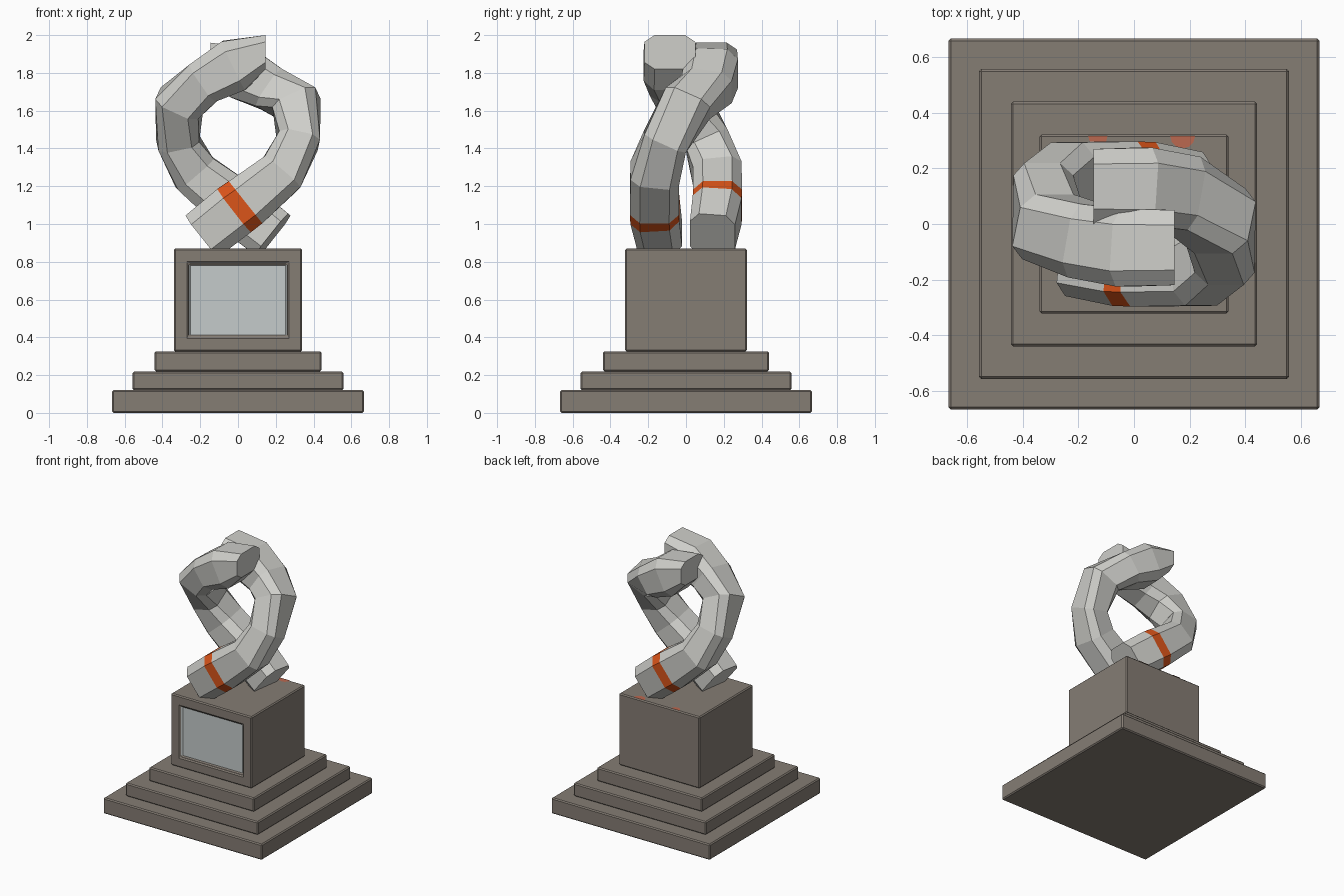
import bpy, bmesh
from mathutils import Vector

cube = bpy.data.objects.get("Cube")
if cube:
    bpy.data.objects.remove(cube)


def material(name, color):
    m = bpy.data.materials.new(name)
    m.use_nodes = True
    m.diffuse_color = (*color, 1)
    m.node_tree.nodes["Principled BSDF"].inputs["Base Color"].default_value = (*color, 1)
    return m


STONE = material("brown_stone", (0.235, 0.205, 0.175))
PALE = material("pale_grey", (0.62, 0.62, 0.59))
PANEL = material("panel_grey", (0.56, 0.60, 0.60))
ORANGE = material("orange", (0.72, 0.09, 0.01))
SPOT = material("faded_orange", (0.50, 0.14, 0.08))


def make_object(name, bm, mats):
    bmesh.ops.recalc_face_normals(bm, faces=bm.faces)
    mesh = bpy.data.meshes.new(name)
    bm.to_mesh(mesh)
    bm.free()
    for m in mats:
        mesh.materials.append(m)
    ob = bpy.data.objects.new(name, mesh)
    bpy.context.collection.objects.link(ob)
    return ob


def slab(name, width, depth, bottom, top, panel=False):
    bm = bmesh.new()
    bmesh.ops.create_cube(bm, size=1)
    bmesh.ops.scale(bm, vec=(width, depth, top - bottom), verts=bm.verts)
    bmesh.ops.translate(bm, vec=(0, 0, (top + bottom) / 2), verts=bm.verts)
    if panel:
        # Recessed panel on the front
        front = min(bm.faces, key=lambda f: f.calc_center_median().y)
        bmesh.ops.inset_region(bm, faces=[front], thickness=0.11)
        bmesh.ops.inset_region(bm, faces=[front], thickness=0.004, depth=-0.02)
        front.material_index = 1
    ob = make_object(name, bm, [STONE, PANEL])
    bevel = ob.modifiers.new("soft_edges", "BEVEL")
    bevel.width = 0.008
    bevel.segments = 1
    return ob


# Stepped plinth
slab("bottom_step", 1.334, 1.334, 0, 0.12)
slab("middle_step", 1.115, 1.115, 0.12, 0.22)
slab("top_step", 0.885, 0.88, 0.22, 0.325)
slab("pedestal_block", 0.68, 0.645, 0.325, 0.87, panel=True)

# Arm path: x, y, z, width across the loop, depth
PATH = [
    (-0.185, -0.14, 0.94, 0.28, 0.24),
    (-0.015, -0.165, 1.075, 0.29, 0.26),
    (0.04, -0.167, 1.115, 0.285, 0.26),
    (0.23, -0.165, 1.27, 0.25, 0.26),
    (0.32, -0.11, 1.44, 0.22, 0.24),
    (0.31, 0.01, 1.64, 0.25, 0.26),
    (0.175, 0.06, 1.755, 0.24, 0.27),
    (0.02, 0.085, 1.84, 0.285, 0.28),
    (-0.145, 0.085, 1.91, 0.18, 0.27),
]
SECTION = [(0.5, 0.3), (0.3, 0.5), (-0.3, 0.5), (-0.5, 0.3),
           (-0.5, -0.3), (-0.3, -0.5), (0.3, -0.5), (0.5, -0.3)]


def arm(name, turn, drop, push):
    bm = bmesh.new()
    rings = []
    last = len(PATH) - 1
    for i, (x, y, z, w, d) in enumerate(PATH):
        a = Vector(PATH[max(i - 1, 0)][:3])
        b = Vector(PATH[min(i + 1, last)][:3])
        t = (b - a).normalized()
        if i == last:
            t = Vector((-1, 0, 0))
        across = Vector((t.z, 0, -t.x)).normalized()
        side = t.cross(across)
        c = Vector((x, y, z))
        if i >= 6:
            c += Vector((0, push, -drop))
        ring = []
        for u, v in SECTION:
            p = c + across * u * w + side * v * d
            ring.append(bm.verts.new((p.x * turn, p.y * turn, p.z)))
        rings.append(ring)
    n = len(SECTION)
    for i in range(last):
        for k in range(n):
            j = (k + 1) % n
            f = bm.faces.new((rings[i][k], rings[i][j], rings[i + 1][j], rings[i + 1][k]))
            # Painted band just above the lower end
            f.material_index = 1 if i == 1 else 0
    bm.faces.new(rings[0])
    bm.faces.new(rings[-1])
    return make_object(name, bm, [PALE, ORANGE])


# Two interlocking arms, one the half turn of the other
arm("front_arm", 1, 0.04, 0.05)
arm("back_arm", -1, 0, 0)


# Faded spots on the pedestal top
def spot(name, x, y, radius):
    bm = bmesh.new()
    bmesh.ops.create_circle(bm, cap_ends=True, segments=12, radius=radius)
    for v in bm.verts:
        v.co.y = min(v.co.y, 0)
    bmesh.ops.remove_doubles(bm, verts=bm.verts, dist=0.0001)
    bmesh.ops.translate(bm, vec=(x, y, 0.872), verts=bm.verts)
    bmesh.ops.recalc_face_normals(bm, faces=bm.faces)
    for f in bm.faces:
        if f.normal.z < 0:
            f.normal_flip()
    mesh = bpy.data.meshes.new(name)
    bm.to_mesh(mesh)
    bm.free()
    mesh.materials.append(SPOT)
    bpy.context.collection.objects.link(bpy.data.objects.new(name, mesh))


spot("right_spot", -0.13, 0.317, 0.035)
spot("left_spot", 0.175, 0.317, 0.045)
